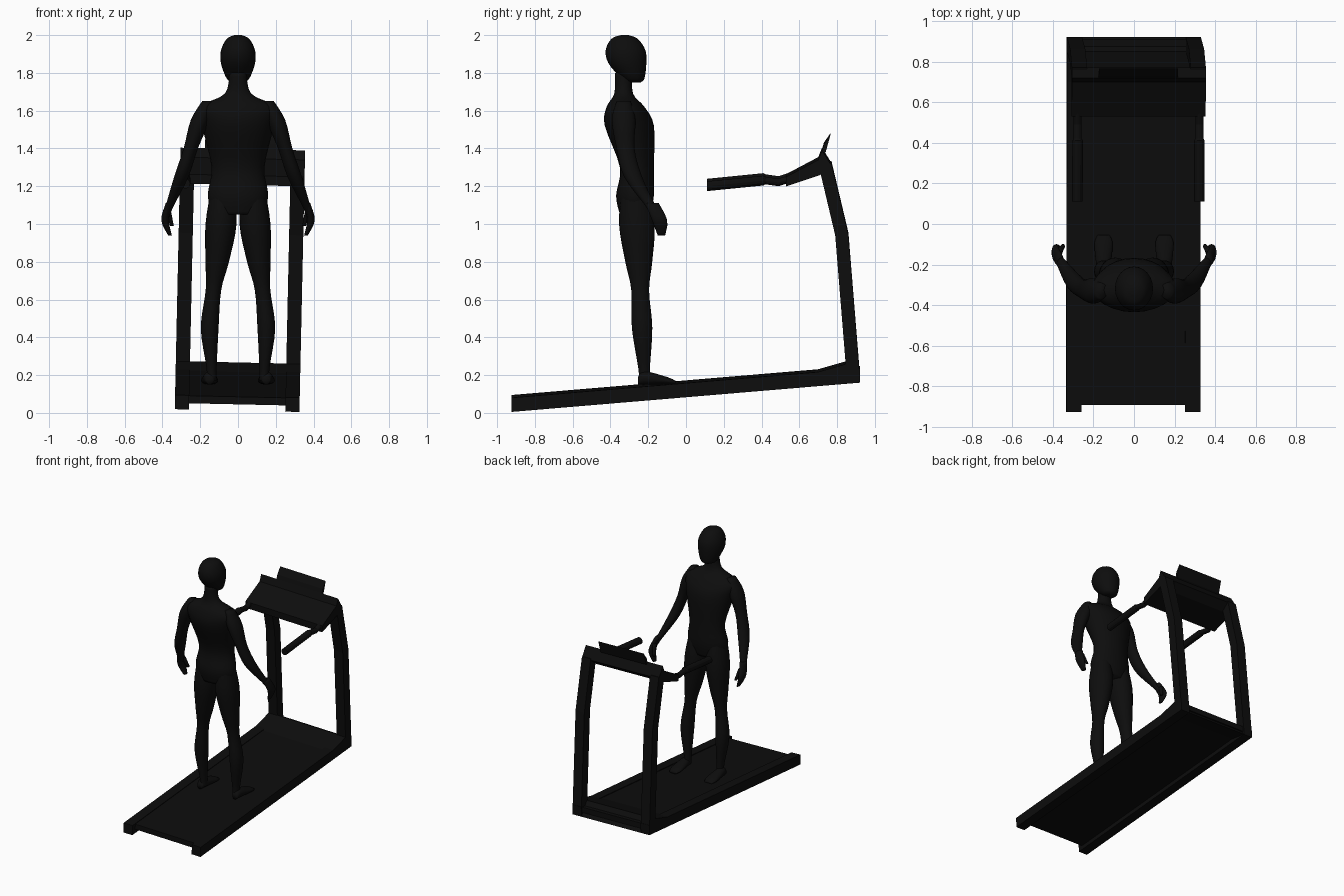
import bpy
import bmesh
import math
from mathutils import Matrix, Vector

cube = bpy.data.objects.get("Cube")
if cube:
    bpy.data.objects.remove(cube, do_unlink=True)

black = bpy.data.materials.new("matte_black")
black.use_nodes = True
black.diffuse_color = (0.004, 0.004, 0.004, 1)
black.node_tree.nodes["Principled BSDF"].inputs["Base Color"].default_value = black.diffuse_color

# The machine leans very slightly sideways
lean = Matrix.Translation((-0.005, 0, 0.007)) @ Matrix.Rotation(0.022, 4, "Y")
SIDES = (("left", 1), ("right", -1))


def finish(name, bm, smooth, transform):
    """Turn a bmesh into a named, coloured object."""
    bm.transform(transform)
    bmesh.ops.recalc_face_normals(bm, faces=bm.faces)
    for face in bm.faces:
        face.smooth = smooth
    mesh = bpy.data.meshes.new(name)
    bm.to_mesh(mesh)
    bm.free()
    mesh.materials.append(black)
    bpy.context.collection.objects.link(bpy.data.objects.new(name, mesh))


def extrude(name, profile, x_start, x_end):
    """Extrude a machine part's side profile (y, z) across x."""
    bm = bmesh.new()
    face = bm.faces.new([bm.verts.new((x_start, y, z)) for y, z in profile])
    result = bmesh.ops.extrude_face_region(bm, geom=[face])
    moved = [item for item in result["geom"] if isinstance(item, bmesh.types.BMVert)]
    bmesh.ops.translate(bm, verts=moved, vec=(x_end - x_start, 0, 0))
    bmesh.ops.triangulate(bm, faces=[f for f in bm.faces if len(f.verts) > 4])
    finish(name, bm, False, lean)


def refine(rings, steps=4):
    """Pass a smooth spline through the given rings."""
    points = [Vector(ring) for ring in rings]
    padded = [points[0]] + points + [points[-1]]
    result = []
    for before, start, end, after in zip(padded, padded[1:], padded[2:], padded[3:]):
        for step in range(steps):
            t = step / steps
            leave, arrive = (end - before) / 2, (after - start) / 2
            rise = t * t * (3 - 2 * t)
            result.append(start.lerp(end, rise)
                          + leave * (t * (1 - t) ** 2)
                          - arrive * (t * t * (1 - t)))
    return result + [points[-1]]


def loft(name, rings, forward=False, sides=24, smooth=True, side=1, transform=Matrix()):
    """Skin ellipses (x, y, z, half width, half depth) stacked along z, or y if forward."""
    bm = bmesh.new()
    loops = []
    for x, y, z, width, depth in rings:
        loop = []
        for i in range(sides):
            angle = math.tau * i / sides
            across, through = width * math.cos(angle), depth * math.sin(angle)
            if forward:
                point = (side * (x + across), y, z + through)
            else:
                point = (side * (x + across), y + through, z)
            loop.append(bm.verts.new(point))
        loops.append(loop)
    for low, high in zip(loops, loops[1:]):
        for i in range(sides):
            bm.faces.new((low[i - 1], low[i], high[i], high[i - 1]))
    bm.faces.new(loops[0])
    bm.faces.new(loops[-1])
    finish(name, bm, smooth, transform)


def sloped_strip(back, front, low, high):
    """Side profile of a slab lying along the inclined base."""
    def base(y):
        return 0.083 + 0.084 * y
    return [(back, base(back) + low), (back, base(back) + high),
            (front, base(front) + high), (front, base(front) + low)]


# Machine base: running deck, side rails and front hood
half_width = 0.33
inner = 0.255
extrude("running_deck", sloped_strip(-0.89, 0.91, 0.03, 0.07), -inner, inner)
extrude("front_hood", [(0.64, 0.2), (0.85, 0.26), (0.92, 0.16)], -half_width, half_width)

# Uprights and handles, one set per side
upright_path = [(0.885, 0.2), (0.825, 0.94), (0.735, 1.32)]
reach = 0.035
upright = ([(y - reach, z) for y, z in upright_path]
           + [(y + reach, z) for y, z in reversed(upright_path)])
grip = 0.026
handle = [(0.11, 1.2, grip), (0.41, 1.23, grip), (0.42, 1.23, 0.02),
          (0.49, 1.22, 0.02), (0.58, 1.25, 0.02)]
for label, side in SIDES:
    extrude(label + "_rail", sloped_strip(-0.925, 0.92, 0, 0.075), side * inner, side * half_width)
    extrude(label + "_upright", upright, side * inner, side * half_width)
    loft(label + "_handle", [(0.3, y, z, radius, radius) for y, z, radius in handle],
         forward=True, sides=12, smooth=False, side=side, transform=lean)

# Console and its tilted display
console = [(0.53, 1.2), (0.53, 1.25), (0.7, 1.34), (0.72, 1.39), (0.77, 1.31), (0.71, 1.26)]
display = [(0.71, 1.35), (0.73, 1.42), (0.765, 1.47), (0.74, 1.38)]
extrude("console", console, -half_width, half_width)
extrude("display", display, -0.2, 0.19)

# Figure: trunk and head as (y, z, half width, half depth)
torso = [(-0.27, 1.05, 0.13, 0.08), (-0.27, 1.15, 0.16, 0.1), (-0.26, 1.3, 0.14, 0.09),
         (-0.3, 1.52, 0.19, 0.13), (-0.32, 1.62, 0.2, 0.1), (-0.33, 1.69, 0.07, 0.05),
         (-0.33, 1.8, 0.045, 0.045)]
head = [(-0.27, 1.75, 0.03, 0.03), (-0.28, 1.77, 0.06, 0.06), (-0.31, 1.85, 0.09, 0.1),
        (-0.32, 1.92, 0.09, 0.105), (-0.325, 1.98, 0.06, 0.07), (-0.325, 2, 0.02, 0.02)]
loft("torso", refine([(0, *ring) for ring in torso]))
loft("head", refine([(0, *ring) for ring in head]))

# Legs as (x, z, half width); they lean back a little with height
leg = [(0.14, 0.17, 0.026), (0.14, 0.24, 0.027), (0.15, 0.45, 0.047), (0.13, 0.65, 0.041),
       (0.11, 0.8, 0.062), (0.09, 1, 0.082), (0.08, 1.2, 0.06)]
leg_rings = refine([(x, -0.21 - z / 20, z, width, width * 1.15) for x, z, width in leg])

# Feet as (y, half width, half height), soles flat on the deck
foot = [(-0.255, 0.02, 0.02), (-0.22, 0.033, 0.035), (-0.1, 0.045, 0.02), (-0.055, 0.03, 0.01)]
foot_rings = refine([(0.15, y, 0.15 + height, width, height) for y, width, height in foot])

# Arms, hands and thumbs as (x, y, z, half width), deeper than wide by a ratio
arm = [(0.16, -0.33, 1.65, 0.03), (0.2, -0.33, 1.55, 0.05), (0.25, -0.32, 1.4, 0.038),
       (0.3, -0.28, 1.25, 0.038), (0.36, -0.19, 1.1, 0.022), (0.38, -0.16, 1.05, 0.02)]
hand = [(0.365, -0.18, 1.11, 0.018), (0.386, -0.14, 1.02, 0.02), (0.36, -0.13, 0.94, 0.01)]
thumb = [(0.37, -0.14, 1.07, 0.015), (0.35, -0.11, 0.99, 0.01)]
limbs = (("arm", arm, 1.25), ("hand", hand, 2), ("thumb", thumb, 1.2))

for label, side in SIDES:
    loft(label + "_leg", leg_rings, side=side)
    loft(label + "_foot", foot_rings, forward=True, side=side)
    for part, rings, ratio in limbs:
        loft(label + "_" + part, refine([(*ring, ring[-1] * ratio) for ring in rings]), side=side)
